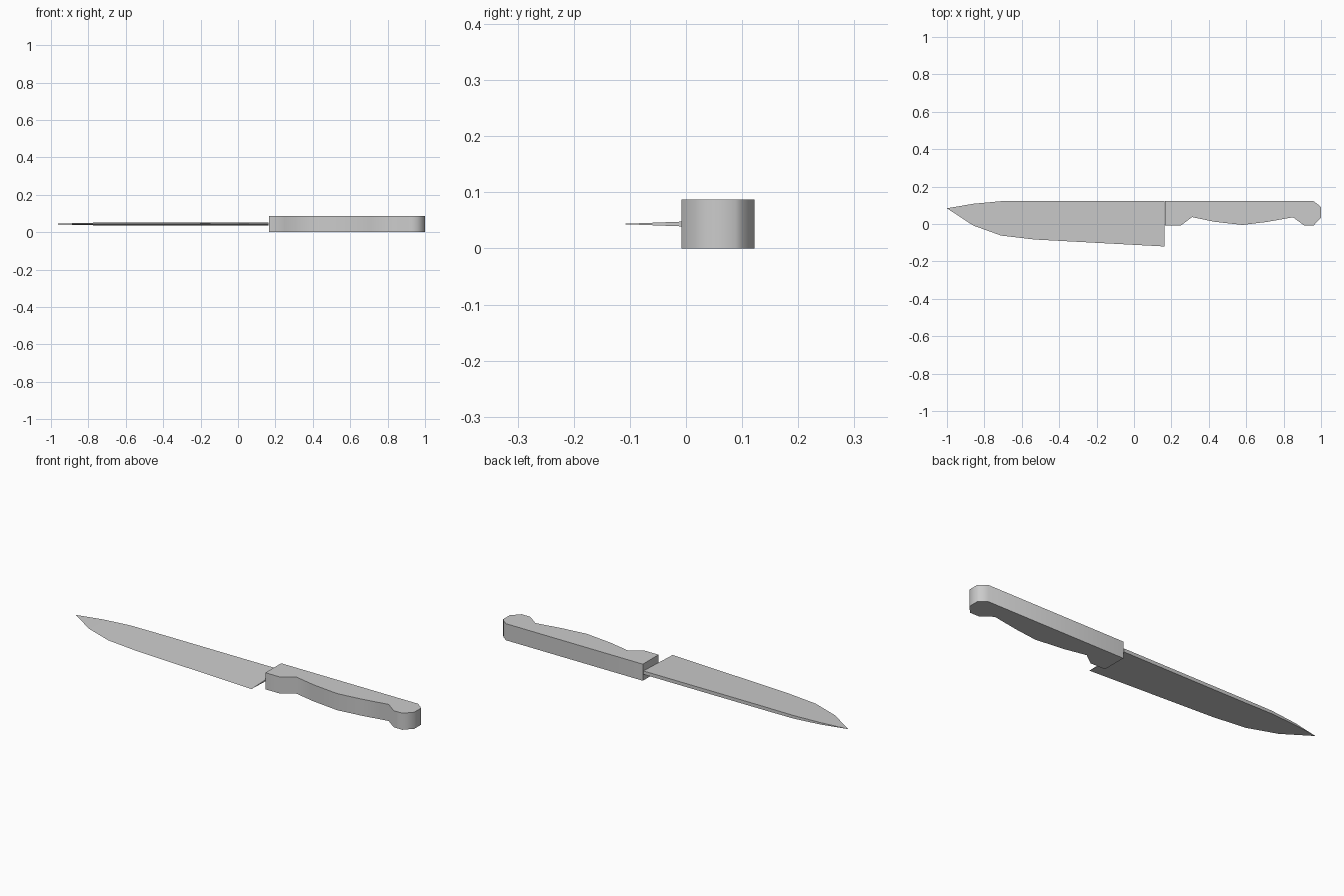
import bpy
import bmesh
import math

cube = bpy.data.objects.get("Cube")
if cube:
    bpy.data.objects.remove(cube, do_unlink=True)

MID = 0.0435      # height of the blade's centre plane
HANDLE_H = 0.087

grey = bpy.data.materials.new("plain grey")
grey.use_nodes = True
colour = (0.6, 0.6, 0.6, 1)
grey.diffuse_color = colour
grey.node_tree.nodes["Principled BSDF"].inputs["Base Color"].default_value = colour


def finish(name, bm, angle):
    """Turn a bmesh into a shaded object."""
    bmesh.ops.recalc_face_normals(bm, faces=bm.faces)
    mesh = bpy.data.meshes.new(name)
    bm.to_mesh(mesh)
    bm.free()
    mesh.materials.append(grey)
    obj = bpy.data.objects.new(name, mesh)
    bpy.context.collection.objects.link(obj)
    bpy.ops.object.select_all(action="DESELECT")
    obj.select_set(True)
    bpy.context.view_layer.objects.active = obj
    bpy.ops.object.shade_smooth_by_angle(angle=math.radians(angle))
    return obj


# Handle: finger-grip outline extruded upward
outline = [(0.165, 0.122), (0.96, 0.122), (0.99, 0.1), (1, 0.088),
           (1, 0.034), (0.96, -0.008), (0.91, -0.008), (0.85, 0.036),
           (0.71, 0.011), (0.58, -0.005), (0.43, 0.012), (0.31, 0.037),
           (0.25, -0.008), (0.165, -0.008)]
bm = bmesh.new()
base = bm.faces.new([bm.verts.new((x, y, 0)) for x, y in outline])
top = bmesh.ops.extrude_face_region(bm, geom=[base], use_keep_orig=True)["geom"]
bmesh.ops.translate(bm, vec=(0, 0, HANDLE_H),
                    verts=[v for v in top if isinstance(v, bmesh.types.BMVert)])
finish("handle", bm, 60)

# Blade: wedge sections (x, edge y, spine y, half thickness) running to a tip
sections = [(0.162, -0.12, 0.122, 0.009), (-0.53, -0.083, 0.122, 0.009),
            (-0.71, -0.062, 0.122, 0.008), (-0.86, -0.008, 0.108, 0.005)]
bm = bmesh.new()
rings = [[bm.verts.new(p) for p in ((x, edge, MID), (x, spine, MID + t), (x, spine, MID - t))]
         for x, edge, spine, t in sections]
tip = bm.verts.new((-1, 0.084, MID))
bm.faces.new(rings[0])
for a, b in zip(rings, rings[1:]):
    for i in range(3):
        j = (i + 1) % 3
        bm.faces.new((a[i], a[j], b[j], b[i]))
for i in range(3):
    bm.faces.new((rings[-1][i], rings[-1][(i + 1) % 3], tip))
finish("blade", bm, 30)
